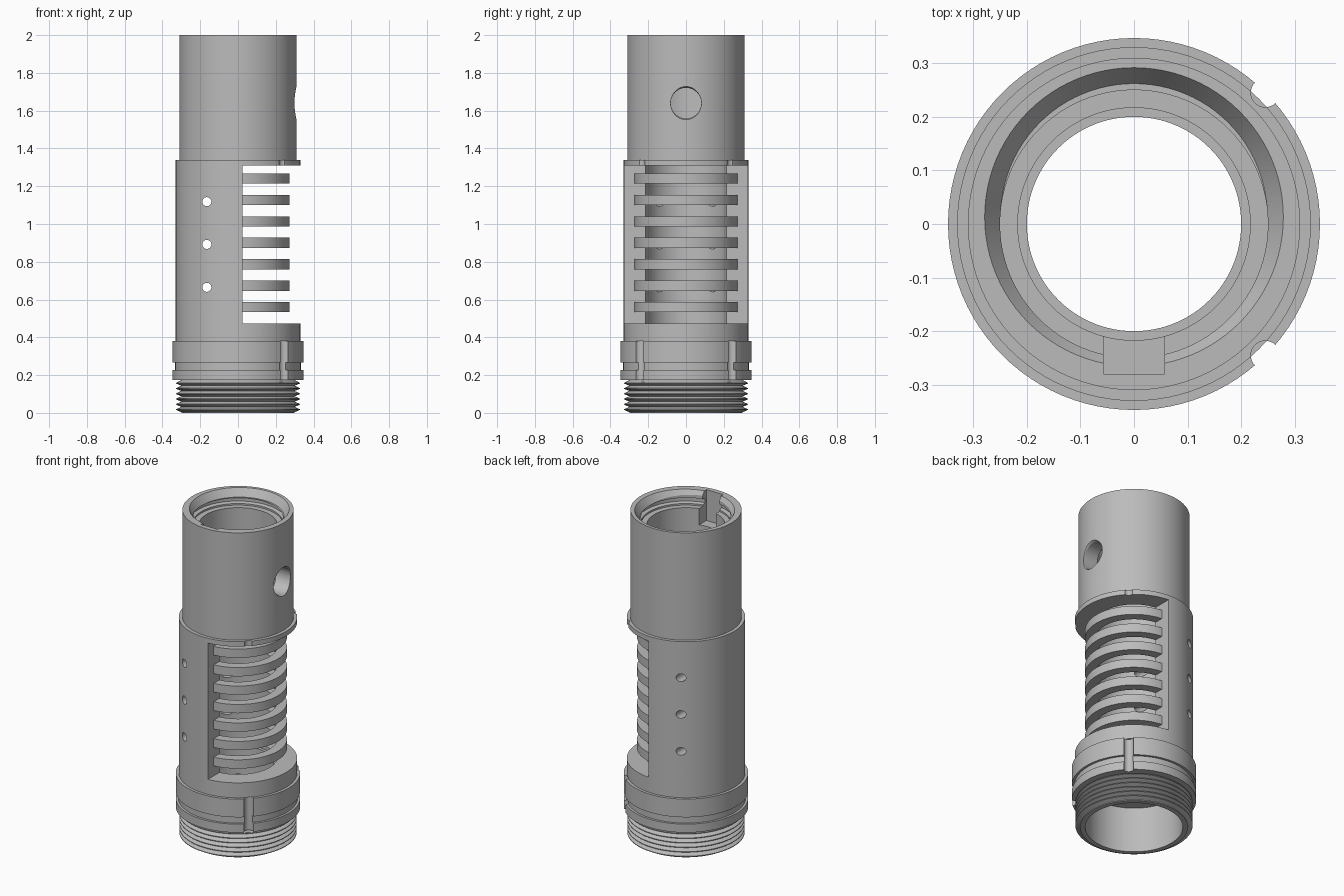
import bpy, bmesh, math
from mathutils import Matrix, Vector

cube = bpy.data.objects.get("Cube")
if cube:
    bpy.data.objects.remove(cube, do_unlink=True)

# One plain machined-metal colour
metal = bpy.data.materials.new("grey_metal")
GREY = (0.5, 0.5, 0.5, 1)
metal.diffuse_color = GREY
metal.use_nodes = True
metal.node_tree.nodes["Principled BSDF"].inputs["Base Color"].default_value = GREY


def make_object(name, bm):
    bmesh.ops.recalc_face_normals(bm, faces=bm.faces)
    mesh = bpy.data.meshes.new(name)
    bm.to_mesh(mesh)
    bm.free()
    mesh.materials.append(metal)
    obj = bpy.data.objects.new(name, mesh)
    bpy.context.collection.objects.link(obj)
    return obj


def lathe(name, profile, start=0.0, sweep=math.tau, steps=96):
    """Spin a closed (radius, height) outline about z."""
    bm = bmesh.new()
    verts = [bm.verts.new((r, 0, z)) for r, z in profile]
    face = bm.faces.new(verts)
    bmesh.ops.rotate(bm, verts=verts, matrix=Matrix.Rotation(start, 3, 'Z'))
    full = sweep >= math.tau
    geom = [face] if not full else list(face.edges)
    if full:
        bm.faces.remove(face)
    bmesh.ops.spin(bm, geom=geom, axis=(0, 0, 1), cent=(0, 0, 0),
                   angle=sweep, steps=steps, use_duplicate=False)
    bmesh.ops.remove_doubles(bm, verts=bm.verts, dist=1e-5)
    return make_object(name, bm)


def box(name, low, high):
    bm = bmesh.new()
    low, high = Vector(low), Vector(high)
    bmesh.ops.create_cube(bm, size=1)
    bmesh.ops.scale(bm, verts=bm.verts, vec=high - low)
    bmesh.ops.translate(bm, verts=bm.verts, vec=(low + high) / 2)
    return make_object(name, bm)


def rod(name, centre, axis, length, r1, r2=None, segments=32):
    """Cylinder or cone, r1 at the start and r2 at the end of the axis."""
    bm = bmesh.new()
    turn = Vector((0, 0, 1)).rotation_difference(Vector(axis)).to_matrix().to_4x4()
    bmesh.ops.create_cone(bm, cap_ends=True, segments=segments, radius1=r1,
                          radius2=r1 if r2 is None else r2, depth=length,
                          matrix=Matrix.Translation(centre) @ turn)
    return make_object(name, bm)


def cut(target, cutter):
    mod = target.modifiers.new("cut", 'BOOLEAN')
    mod.operation, mod.solver, mod.object = 'DIFFERENCE', 'EXACT', cutter
    cutter.hide_render = True
    bpy.context.view_layer.update()
    graph = bpy.context.evaluated_depsgraph_get()
    mesh = bpy.data.meshes.new_from_object(target.evaluated_get(graph))
    target.modifiers.clear()
    target.data = mesh
    bpy.data.objects.remove(cutter, do_unlink=True)


# Body outline: threaded foot, collar, sleeve and upper tube
TEETH, PITCH = 6, 0.028
outline = [(0.272, 0.0), (0.3, 0.0)]
for i in range(TEETH):
    z = 0.004 + i * PITCH
    outline += [(0.3, z), (0.327, z + PITCH * 0.4), (0.327, z + PITCH * 0.55)]
outline += [(0.3, 0.174), (0.347, 0.174), (0.347, 0.226), (0.333, 0.226),
            (0.333, 0.268), (0.347, 0.268), (0.347, 0.38), (0.33, 0.38),
            (0.33, 1.34), (0.31, 1.34), (0.31, 2.0)]
# Bore: locking groove, shelf, main bore, lower lip and foot recess
outline += [(0.25, 2.0), (0.25, 1.955), (0.272, 1.95), (0.272, 1.925),
            (0.25, 1.92), (0.25, 1.91), (0.217, 1.91), (0.217, 0.45),
            (0.2, 0.45), (0.2, 0.28), (0.272, 0.28)]
body = lathe("tube_body", outline)

# Side window through half of the sleeve
cut(body, box("window_cutter", (0.025, -0.5, 0.472), (0.5, 0.5, 1.31)))

# Three cross holes
for z in (0.665, 0.892, 1.118):
    cut(body, rod("cross_hole_cutter", (-0.165, 0, z), (0, 1, 0), 1, 0.024))

# Large side hole with a shallow countersink
cut(body, rod("side_hole_cutter", (0.3, 0, 1.64), (1, 0, 0), 0.3, 0.081, segments=48))
cut(body, rod("countersink_cutter", (0.31, 0, 1.64), (1, 0, 0), 0.04, 0.076, 0.1, 48))

# Offset lead-in and front key slot at the mouth
cut(body, rod("lead_in_cutter", (0, 0.013, 1.98), (0, 0, 1), 0.05, 0.249, 0.282, 96))
cut(body, box("key_slot_cutter", (-0.057, -0.28, 1.81), (0.057, -0.1, 2.05)))

# Round vertical notches in the collar and upper flange
for side in (-1, 1):
    for low, high in ((0.16, 0.381), (1.3, 1.35)):
        cut(body, rod("notch_cutter", (0.245, side * 0.245, (low + high) / 2),
                      (0, 0, 1), high - low, 0.027))

# Half-ring cooling fins across the window
parts = [body]
for i in range(7):
    z = 0.56 + i * 0.1135
    parts.append(lathe(f"fin_{i + 1}", [(0.218, z - 0.027), (0.273, z - 0.027),
                                        (0.273, z + 0.027), (0.218, z + 0.027)],
                       -math.pi / 2, math.pi, 48))

# Smooth round walls, sharp machined edges
bpy.ops.object.select_all(action='DESELECT')
for part in parts:
    part.select_set(True)
bpy.context.view_layer.objects.active = body
bpy.ops.object.shade_smooth_by_angle(angle=math.radians(25))
